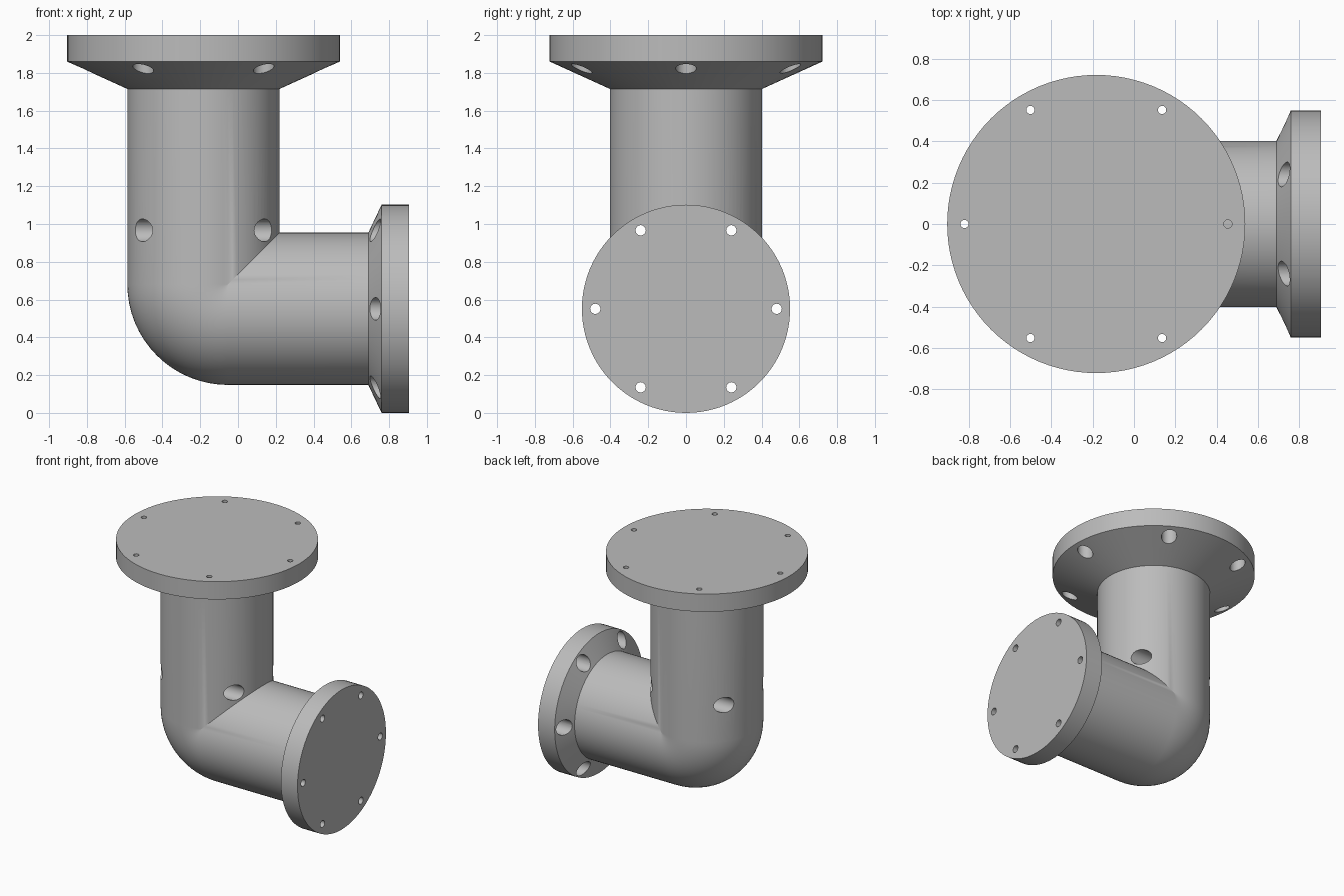
import bpy, bmesh, math
from mathutils import Matrix, Vector

if "Cube" in bpy.data.objects:
    bpy.data.objects.remove(bpy.data.objects["Cube"])

SEG, ARC = 96, 16
PIPE_R, BEND_R = 0.403, 0.13
AX, AZ = -0.183, 0.551            # axis of the upright leg, axis of the side leg
BX, BZ = AX + BEND_R, AZ + BEND_R  # centre of the bend

metal = bpy.data.materials.new("grey metal")
metal.diffuse_color = (0.5, 0.5, 0.5, 1)
metal.use_nodes = True
metal.node_tree.nodes["Principled BSDF"].inputs["Base Color"].default_value = metal.diffuse_color


def new_object(name, bm):
    mesh = bpy.data.meshes.new(name)
    bm.to_mesh(mesh)
    bm.free()
    mesh.materials.append(metal)
    obj = bpy.data.objects.new(name, mesh)
    bpy.context.collection.objects.link(obj)
    return obj


def upright_ring(r, z):
    return lambda c, s: (AX + r * c, r * s, z)


def side_ring(r, x):
    return lambda c, s: (x, r * s, AZ + r * c)


def bend_ring(a):
    # outer side sweeps round the bend, inner side meets in a mitre
    def point(c, s):
        d = BEND_R - PIPE_R * c
        if d > 0:
            return (BX - d * math.cos(a), PIPE_R * s, BZ - d * math.sin(a))
        return (BX - d, PIPE_R * s, BZ - d)
    return point


# Solid elbow lofted from the top flange, round the bend, to the side flange
rings = [upright_ring(0.722, 2.0), upright_ring(0.722, 1.86), upright_ring(PIPE_R, 1.715)]
rings += [bend_ring(math.pi / 2 * i / ARC) for i in range(ARC + 1)]
rings += [side_ring(PIPE_R, 0.69), side_ring(0.551, 0.76), side_ring(0.551, 0.905)]

bm = bmesh.new()
angles = [2 * math.pi * i / SEG for i in range(SEG)]
loops = [[bm.verts.new(f(math.cos(t), math.sin(t))) for t in angles] for f in rings]
for a, b in zip(loops, loops[1:]):
    for i in range(SEG):
        j = (i + 1) % SEG
        bm.faces.new((a[i], a[j], b[j], b[i]))
bm.faces.new(loops[0])
bm.faces.new(loops[-1])
bmesh.ops.remove_doubles(bm, verts=bm.verts[:], dist=1e-4)
bmesh.ops.recalc_face_normals(bm, faces=bm.faces[:])
elbow = new_object("flanged_elbow", bm)


def hole_cutter(name, bolt_r, narrow_r, wide_r, lo, step, hi, place, phase):
    """Six stepped drills: wide from lo to step, narrow from step to hi."""
    bm = bmesh.new()
    profile = [(wide_r, lo), (wide_r, step), (narrow_r, step), (narrow_r, hi)]
    n = 32
    for k in range(6):
        t = phase + k * math.pi / 3
        cx, cy = bolt_r * math.cos(t), bolt_r * math.sin(t)
        ls = [[bm.verts.new((cx + r * math.cos(2 * math.pi * i / n),
                             cy + r * math.sin(2 * math.pi * i / n), z))
               for i in range(n)] for r, z in profile]
        for a, b in zip(ls, ls[1:]):
            for i in range(n):
                j = (i + 1) % n
                bm.faces.new((a[i], a[j], b[j], b[i]))
        bm.faces.new(ls[0][::-1])
        bm.faces.new(ls[-1])
    bm.transform(place)
    bmesh.ops.recalc_face_normals(bm, faces=bm.faces[:])
    obj = new_object(name, bm)
    obj.hide_render = True
    return obj


# Bolt holes; the side drills run on through the upright leg
to_side = Matrix.Translation((0, 0, AZ)) @ Matrix.Rotation(math.pi / 2, 4, 'Y')
cutters = [
    hole_cutter("top_bolt_holes", 0.638, 0.02, 0.055, 1.6, 1.93, 2.1,
                Matrix.Translation((AX, 0, 0)), 0),
    hole_cutter("side_bolt_holes", 0.48, 0.027, 0.06, -1.0, 0.83, 1.0,
                to_side, math.pi / 2),
]
bpy.context.view_layer.objects.active = elbow
for cutter in cutters:
    mod = elbow.modifiers.new(cutter.name, 'BOOLEAN')
    mod.operation = 'DIFFERENCE'
    mod.solver = 'EXACT'
    mod.object = cutter
    bpy.ops.object.modifier_apply(modifier=mod.name)
    bpy.data.objects.remove(cutter)

# Smooth round surfaces, sharp rims
bpy.ops.object.select_all(action='DESELECT')
elbow.select_set(True)
bpy.ops.object.shade_smooth_by_angle(angle=math.radians(25))
